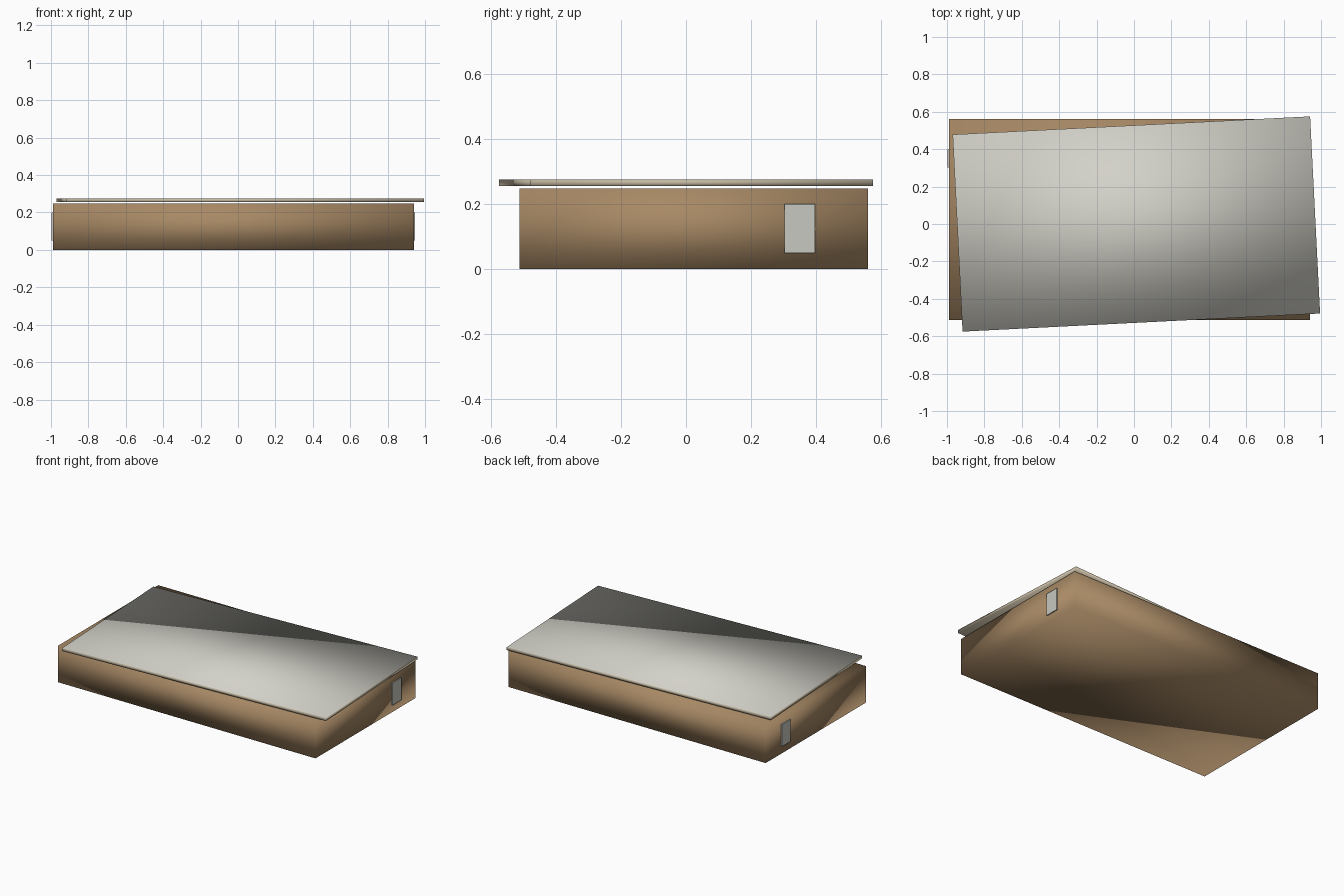
import bpy
import math

cube = bpy.data.objects.get("Cube")
if cube:
    bpy.data.objects.remove(cube, do_unlink=True)


def material(name, rgb):
    mat = bpy.data.materials.new(name)
    mat.use_nodes = True
    color = (*rgb, 1)
    mat.diffuse_color = color
    mat.node_tree.nodes["Principled BSDF"].inputs["Base Color"].default_value = color
    return mat


def box(name, center, size, mat, smooth=False, turn=0):
    bpy.ops.mesh.primitive_cube_add(size=1, location=center)
    obj = bpy.context.object
    obj.name = name
    obj.scale = size
    bpy.ops.object.transform_apply(location=False, rotation=False, scale=True)
    obj.rotation_euler.z = math.radians(turn)
    obj.data.materials.append(mat)
    if smooth:
        obj.data.shade_smooth()
    return obj


cardboard = material("cardboard_brown", (0.39, 0.25, 0.13))
pale_grey = material("pale_grey", (0.65, 0.64, 0.58))
label_grey = material("label_grey", (0.58, 0.58, 0.54))
tan = material("lid_edge_tan", (0.54, 0.47, 0.35))

# Softly shaded box body
body_x, body_y = -0.025, 0.024
length, width, height = 1.93, 1.073, 0.248
box("box_body", (body_x, body_y, height / 2), (length, width, height), cardboard, smooth=True)

# Loose lid sheet, slightly turned and hovering just above the body
lid = box("lid", (0.0125, 0, 0.265), (1.914, 1.055, 0.02), pale_grey, smooth=True, turn=2.9)
lid.data.materials.append(tan)
for face in lid.data.polygons:
    face.material_index = 0 if face.normal.z > 0.5 else 1

# Grey plates on both ends
for side, label in ((1, "left"), (-1, "right")):
    x = body_x + side * (length / 2 + 0.003)
    box(label + "_end_plate", (x, 0.35, 0.125), (0.008, 0.094, 0.15), label_grey)
